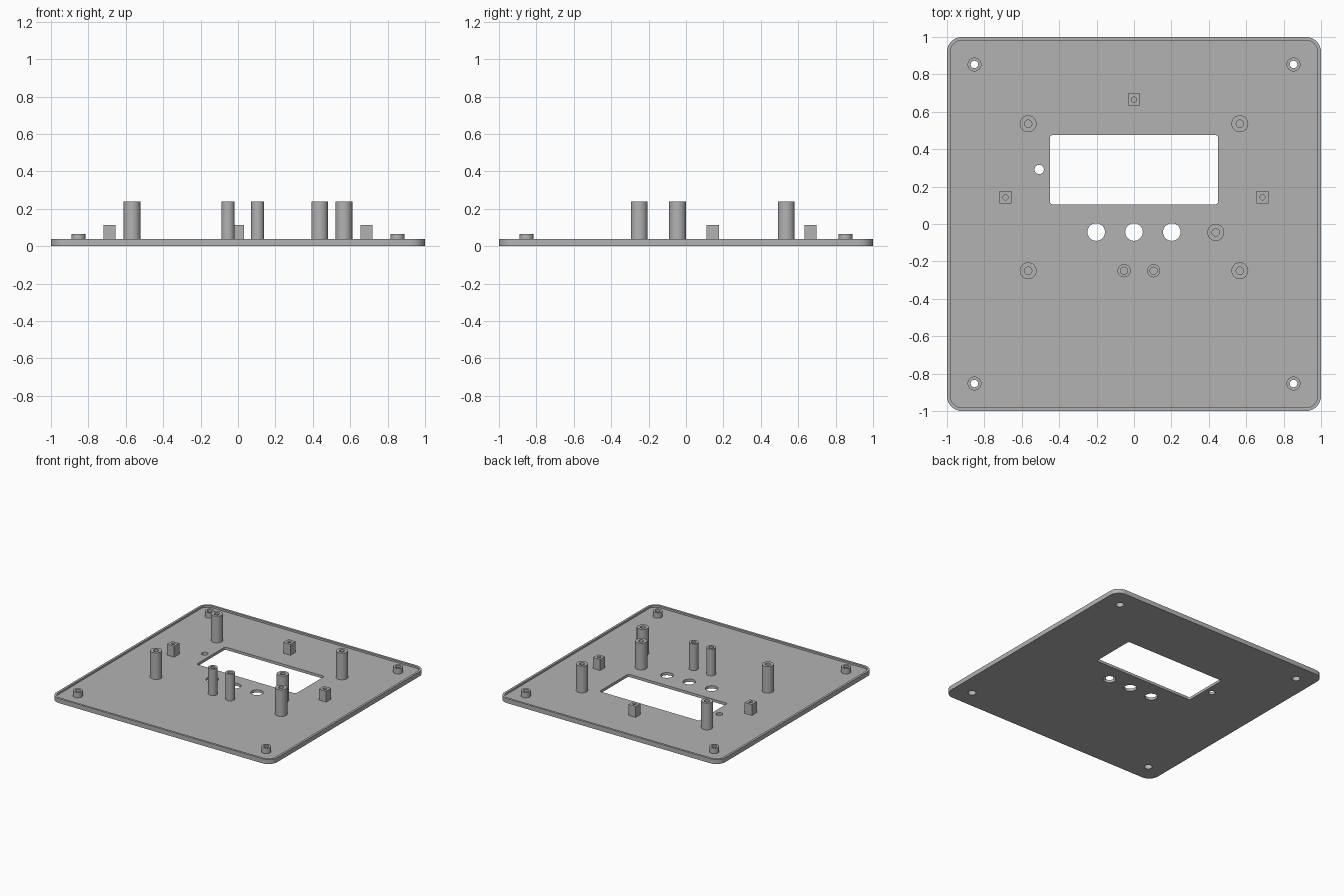
import bpy, bmesh, math

if "Cube" in bpy.data.objects:
    bpy.data.objects.remove(bpy.data.objects["Cube"])

FLOOR, RIM = 0.022, 0.037
POST_TOP, BLOCK_TOP, BOSS_TOP = 0.24, 0.112, 0.066

grey = bpy.data.materials.new("grey plastic")
grey.diffuse_color = (0.45, 0.45, 0.45, 1)
grey.use_nodes = True
grey.node_tree.nodes["Principled BSDF"].inputs["Base Color"].default_value = grey.diffuse_color


def finish(name, bm, smooth=True):
    bmesh.ops.recalc_face_normals(bm, faces=bm.faces)
    me = bpy.data.meshes.new(name)
    bm.to_mesh(me)
    bm.free()
    ob = bpy.data.objects.new(name, me)
    bpy.context.collection.objects.link(ob)
    me.materials.append(grey)
    if smooth:
        bpy.ops.object.select_all(action='DESELECT')
        ob.select_set(True)
        bpy.context.view_layer.objects.active = ob
        bpy.ops.object.shade_smooth_by_angle(angle=math.radians(30))
    return ob


def rounded_rect(cx, cy, hx, hy, r, seg=8):
    pts = []
    for k, (sx, sy) in enumerate([(1, 1), (-1, 1), (-1, -1), (1, -1)]):
        for i in range(seg + 1):
            a = math.pi / 2 * (k + i / seg)
            pts.append((cx + sx * (hx - r) + r * math.cos(a),
                        cy + sy * (hy - r) + r * math.sin(a)))
    return pts


def circle(cx, cy, r, n=32):
    return [(cx + r * math.cos(2 * math.pi * i / n),
             cy + r * math.sin(2 * math.pi * i / n)) for i in range(n)]


def prism(bm, pts, z0, z1):
    low = [bm.verts.new((x, y, z0)) for x, y in pts]
    high = [bm.verts.new((x, y, z1)) for x, y in pts]
    bm.faces.new(low[::-1])
    bm.faces.new(high)
    for i in range(len(pts)):
        j = (i + 1) % len(pts)
        bm.faces.new((low[i], low[j], high[j], high[i]))


def lathe(bm, cx, cy, profile, closed, n=32):
    """Spin (radius, z) points; a closed profile makes a ring, else ends are capped."""
    rings = [[bm.verts.new((x, y, z)) for x, y in circle(cx, cy, r, n)]
             for r, z in profile]
    pairs = list(zip(rings, rings[1:]))
    if closed:
        pairs.append((rings[-1], rings[0]))
    else:
        bm.faces.new(rings[0])
        bm.faces.new(rings[-1])
    for a, b in pairs:
        for i in range(n):
            j = (i + 1) % n
            bm.faces.new((a[i], a[j], b[j], b[i]))


def cut(target, cutter):
    mod = target.modifiers.new("cut", 'BOOLEAN')
    mod.operation, mod.solver, mod.object = 'DIFFERENCE', 'EXACT', cutter
    cutter.hide_render = True
    cutter.hide_set(True)


# Panel with a shallow raised rim
bm = bmesh.new()
prism(bm, rounded_rect(0, 0, 1, 1, 0.08), 0, RIM)
panel = finish("panel", bm)

bm = bmesh.new()
prism(bm, rounded_rect(0, 0, 0.982, 0.982, 0.062), FLOOR, 0.1)
cut(panel, finish("pocket_cutter", bm, False))

# Display window, button holes, indicator hole and corner screw holes
corners = [(sx * 0.853, sy * 0.853) for sx in (-1, 1) for sy in (-1, 1)]
bm = bmesh.new()
prism(bm, rounded_rect(0, 0.29, 0.45, 0.185, 0.015, 4), -0.1, 0.1)
for x in (-0.202, 0, 0.202):
    prism(bm, circle(x, -0.043, 0.047), -0.1, 0.1)
prism(bm, circle(-0.507, 0.292, 0.025), -0.1, 0.1)
for x, y in corners:
    prism(bm, circle(x, y, 0.03), -0.1, 0.1)
cut(panel, finish("hole_cutter", bm, False))

# Corner bosses with a stepped screw hole
for i, (x, y) in enumerate(corners):
    bm = bmesh.new()
    lathe(bm, x, y, [(0.037, FLOOR), (0.037, BOSS_TOP), (0.02, BOSS_TOP),
                     (0.02, 0.035), (0.03, 0.035), (0.03, FLOOR)], True)
    finish(f"corner_boss_{i + 1}", bm)

# Tall standoffs with blind holes
big = [(sx * 0.566, y) for sx in (-1, 1) for y in (0.536, -0.25)] + [(0.437, -0.045)]
small = [(-0.053, -0.25), (0.105, -0.25)]
for i, (x, y, r, h) in enumerate([(*p, 0.045, 0.02) for p in big]
                                 + [(*p, 0.035, 0.019) for p in small]):
    bm = bmesh.new()
    lathe(bm, x, y, [(r, FLOOR), (r, POST_TOP), (h, POST_TOP), (h, 0.06)], False)
    finish(f"standoff_{i + 1}", bm)

# Square blocks with blind pilot holes
for i, (x, y) in enumerate([(0, 0.665), (-0.687, 0.143), (0.687, 0.143)]):
    bm = bmesh.new()
    s = 0.0325
    prism(bm, [(x - s, y - s), (x + s, y - s), (x + s, y + s), (x - s, y + s)],
          FLOOR, BLOCK_TOP)
    block = finish(f"mount_block_{i + 1}", bm, False)
    bm = bmesh.new()
    prism(bm, circle(x, y, 0.014, 24), 0.045, 0.2)
    cut(block, finish(f"pilot_cutter_{i + 1}", bm, False))
